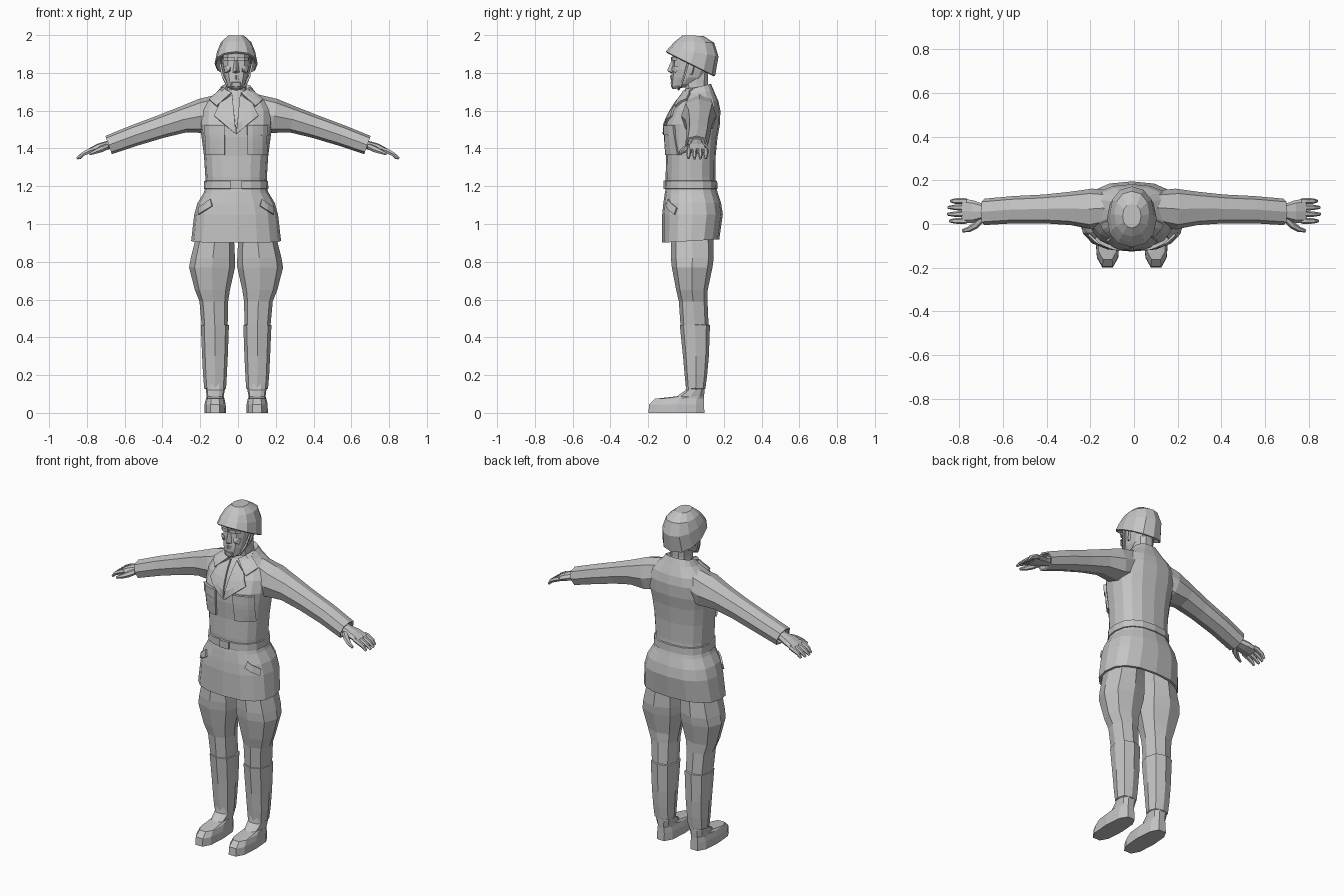
import bpy, bmesh, math
from mathutils import Vector
from mathutils.bvhtree import BVHTree

grey = bpy.data.materials.new("plain grey")
grey.diffuse_color = (0.55, 0.55, 0.55, 1)
BODY_X = -0.01          # the body sits slightly left of the arm centre


def finish(name, bm, mirror=False, shift=BODY_X):
    bmesh.ops.recalc_face_normals(bm, faces=bm.faces)
    me = bpy.data.meshes.new(name)
    bm.to_mesh(me)
    me.materials.append(grey)
    ob = bpy.data.objects.new(name, me)
    bpy.context.collection.objects.link(ob)
    ob.location.x = shift
    if mirror:
        ob.modifiers.new("Mirror", 'MIRROR')
    return ob


def sup(a, e):
    c, s = math.cos(a), math.sin(a)
    return (math.copysign(abs(c) ** (2 / e), c), math.copysign(abs(s) ** (2 / e), s))


def ring_z(z, hx, yf, yb, slope=0, cx=0, n=16, e=2.5):
    """Horizontal cross-section; slope tilts it from front to back."""
    out = []
    for i in range(n):
        u, v = sup(2 * math.pi * i / n, e)
        dy = v * (yb - yf) / 2
        out.append((cx + hx * u, (yf + yb) / 2 + dy, z + slope * dy))
    return out


def ring_x(x, z, h, yf, yb, tilt=0.34, n=8, e=2.5):
    """Cross-section of the arm, leaning with the arm direction."""
    out = []
    for i in range(n):
        u, v = sup(2 * math.pi * i / n, e)
        out.append((x + h * v * math.sin(tilt), (yf + yb) / 2 + u * (yb - yf) / 2,
                    z + h * v * math.cos(tilt)))
    return out


def loft(name, rings, **kw):
    bm = bmesh.new()
    vs = [[bm.verts.new(p) for p in r] for r in rings]
    n = len(vs[0])
    for a, b in zip(vs, vs[1:]):
        for i in range(n):
            j = (i + 1) % n
            bm.faces.new((a[i], a[j], b[j], b[i]))
    bm.faces.new(vs[0])
    bm.faces.new(vs[-1])
    return finish(name, bm, **kw)


def tube(name, pts, radii, n=6, **kw):
    pts = [Vector(p) for p in pts]
    rings = []
    for i, (p, r) in enumerate(zip(pts, radii)):
        d = pts[min(i + 1, len(pts) - 1)] - pts[max(i - 1, 0)]
        q = d.to_track_quat('Z', 'Y')
        rings.append([p + q @ Vector((r * math.cos(2 * math.pi * k / n),
                                      r * math.sin(2 * math.pi * k / n), 0)) for k in range(n)])
    return loft(name, rings, **kw)


def hull(name, pts, **kw):
    bm = bmesh.new()
    for p in pts:
        bm.verts.new(p)
    res = bmesh.ops.convex_hull(bm, input=bm.verts)
    bmesh.ops.delete(bm, geom=[v for v in bm.verts if not v.link_faces], context='VERTS')
    return finish(name, bm, **kw)


def plate(name, corners, target, t=0.018, n=4, mirror=True):
    """Quad given in x,z, laid on the front of the target."""
    tree = BVHTree.FromPolygons([v.co for v in target.data.vertices],
                                [p.vertices[:] for p in target.data.polygons])
    a, b, c, d = [Vector((x, 0, z)) for x, z in corners]
    bm = bmesh.new()
    grid = []
    for i in range(n + 1):
        row = []
        for j in range(n + 1):
            p = a.lerp(b, i / n).lerp(d.lerp(c, i / n), j / n)
            hit = tree.ray_cast(Vector((p.x, -1, p.z)), Vector((0, 1, 0)))[0]
            hit = hit or tree.find_nearest(p)[0]
            row.append(bm.verts.new(hit + Vector((0, -0.002, 0))))
        grid.append(row)
    for i in range(n):
        for j in range(n):
            bm.faces.new((grid[i][j], grid[i + 1][j], grid[i + 1][j + 1], grid[i][j + 1]))
    ob = finish(name, bm, mirror=mirror)
    s = ob.modifiers.new("Solidify", 'SOLIDIFY')
    s.thickness, s.offset = t, 0
    return ob


# Jacket body with collar
jacket = loft("jacket", [ring_z(*r) for r in [
    (1.17, .160, -.105, .160), (1.25, .163, -.108, .155), (1.36, .170, -.105, .157),
    (1.46, .183, -.112, .167), (1.53, .193, -.110, .180), (1.60, .190, -.078, .182),
    (1.65, .165, -.045, .172), (1.695, .105, -.015, .148, .12), (1.725, .080, -.005, .132, .25),
    (1.71, .065, .005, .122, .25), (1.66, .05, .02, .10)]])

# Jacket skirt, open underneath
skirt = loft("jacket_skirt", [ring_z(*r) for r in [
    (1.20, .160, -.105, .158), (1.165, .172, -.112, .168), (1.11, .205, -.120, .186),
    (1.05, .222, -.126, .195), (.91, .238, -.126, .176, .06), (.91, .225, -.113, .163, .06),
    (1.02, .205, -.105, .165)]])

# Belt and buckle
loft("belt", [ring_z(*r) for r in [
    (1.185, .165, -.108, .160), (1.187, .171, -.115, .167), (1.228, .169, -.114, .165),
    (1.23, .160, -.105, .155)]])
hull("buckle", [(x, y, z) for x in (-.03, .03) for y in (-.12, -.10) for z in (1.186, 1.229)])

# Pockets, lapels, collar wings
plate("chest_pocket", [(.06, 1.365), (.158, 1.365), (.158, 1.52), (.06, 1.52)], jacket)
plate("pocket_flap", [(.058, 1.47), (.16, 1.47), (.16, 1.522), (.058, 1.522)], jacket, t=.028)
plate("hip_pocket_flap", [(.125, 1.095), (.195, 1.05), (.195, 1.085), (.135, 1.13)], skirt, t=.016)
plate("lapel", [(.0, 1.475), (.115, 1.57), (.085, 1.635), (.02, 1.68)], jacket, t=.02)
plate("collar_wing", [(.025, 1.69), (.10, 1.62), (.14, 1.655), (.065, 1.715)], jacket, t=.022)

# Sleeves, with recessed cuffs
loft("sleeve", [ring_x(*r) for r in [
    (.08, 1.605, .085, .0, .15, .3), (.19, 1.572, .092, -.025, .162, .2),
    (.29, 1.553, .070, -.005, .148, .25), (.41, 1.515, .061, .003, .135),
    (.55, 1.468, .056, .003, .128), (.685, 1.418, .051, -.005, .116),
    (.683, 1.418, .042, .004, .107), (.65, 1.43, .035, .01, .10)]], mirror=True, shift=0)

# Hands
loft("palm", [ring_x(*r) for r in [
    (.63, 1.435, .024, .025, .088), (.69, 1.417, .023, .022, .092),
    (.735, 1.405, .022, .006, .108), (.785, 1.387, .014, .004, .116)]], mirror=True, shift=0)
for i, y in enumerate((.014, .045, .076, .105)):
    tip = (.843, .853, .850, .838)[i]
    tube("finger", [(.765, y, 1.394), (.785, y, 1.388), (.82, y, 1.371), (tip, y, 1.347)],
         [.012, .0145, .0125, .007], mirror=True, shift=0)
tube("thumb", [(.695, .025, 1.41), (.725, -.005, 1.396), (.755, -.024, 1.383), (.785, -.032, 1.37)],
     [.016, .017, .013, .007], mirror=True, shift=0)


# Legs: z, outer x, inner x, front y, back y
def leg(name, rows, n=8, e=2.5):
    loft(name, [ring_z(z, (o - i) / 2, f, b, 0, (o + i) / 2, n, e) for z, o, i, f, b in rows],
         mirror=True)


leg("trouser_leg", [
    (1.03, .19, .01, -.08, .14), (.90, .220, .010, -.080, .145), (.82, .240, .006, -.080, .147),
    (.77, .249, .006, -.075, .140), (.65, .218, .033, -.052, .115), (.59, .194, .042, -.038, .114),
    (.45, .181, .045, -.028, .120)])
leg("gaiter", [
    (.468, .178, .048, -.025, .118), (.465, .187, .038, -.033, .127), (.30, .180, .044, -.016, .121),
    (.20, .175, .049, -.007, .112), (.13, .169, .053, .000, .103), (.125, .160, .062, .010, .095)])
leg("boot", [
    (.0, .168, .054, -.205, .103), (.045, .167, .055, -.200, .101), (.075, .160, .062, -.168, .100),
    (.088, .156, .066, -.050, .099), (.12, .160, .060, -.004, .099), (.17, .163, .058, .004, .097)],
    n=10, e=2.7)

# Neck and head
loft("neck", [ring_z(*r, n=10) for r in [
    (1.65, .06, .0, .125), (1.74, .054, -.008, .118), (1.80, .054, -.01, .12)]])
loft("head", [ring_z(*r, n=12, e=2.6) for r in [
    (1.718, .030, -.070, -.01, .15), (1.738, .048, -.080, .05, .15), (1.775, .063, -.078, .10),
    (1.82, .072, -.073, .125), (1.86, .075, -.070, .13), (1.93, .074, -.072, .13)]])
hull("nose", [(0, -.076, 1.867), (0, -.100, 1.812), (0, -.08, 1.797), (.018, -.072, 1.803),
              (-.018, -.072, 1.803), (.01, -.066, 1.865), (-.01, -.066, 1.865)])
hull("brow", [(x, y, z) for x, y in ((.006, -.079), (.045, -.074), (.066, -.05), (.006, -.06))
              for z in (1.866, 1.884)], mirror=True)
hull("cheekbone", [(.03, -.072, 1.835), (.06, -.058, 1.838), (.068, -.035, 1.83),
                   (.035, -.077, 1.815), (.058, -.055, 1.80), (.03, -.06, 1.80)], mirror=True)
for z, y in ((1.781, -.085), (1.768, -.083)):
    hull("lip", [(0, y, z + .004), (0, y, z - .004), (.024, -.070, z), (-.024, -.070, z),
                 (0, -.06, z + .007), (0, -.06, z - .007)])
hull("chin", [(.02, -.082, 1.75), (-.02, -.082, 1.75), (.022, -.079, 1.727), (-.022, -.079, 1.727),
              (.03, -.05, 1.722), (-.03, -.05, 1.722), (.03, -.06, 1.755), (-.03, -.06, 1.755)])
hull("ear", [(.068, .02, 1.85), (.085, .045, 1.85), (.068, .05, 1.85),
             (.068, .018, 1.795), (.078, .03, 1.795), (.068, .035, 1.79)], mirror=True)
tube("chin_strap", [(.085, .01, 1.85), (.070, -.01, 1.78), (.045, -.03, 1.728), (0, -.04, 1.712)],
     [.007] * 4, n=4, mirror=True)

# Helmet with sloping brim
loft("helmet", [ring_z(*r, n=12, e=2.2) for r in [
    (1.868, .085, -.075, .135, -.48), (1.843, .107, -.098, .147, -.5),
    (1.848, .114, -.106, .154, -.5), (1.912, .101, -.086, .172, -.2),
    (1.963, .080, -.058, .150, -.04), (1.997, .042, -.018, .092, -.02)]])
